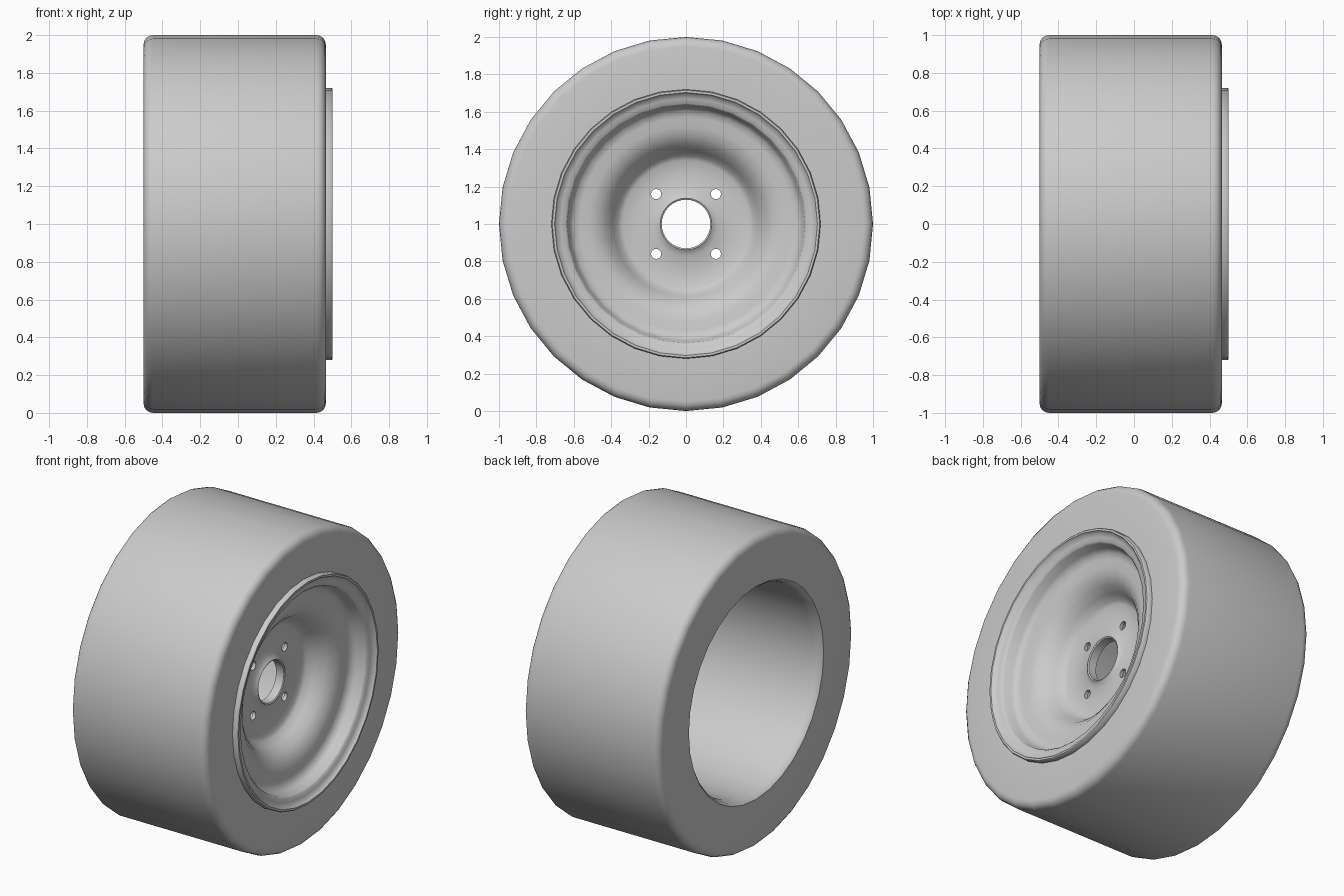
import bpy, bmesh, math
from mathutils import Matrix

if "Cube" in bpy.data.objects:
    bpy.data.objects.remove(bpy.data.objects["Cube"])

SIDES = 32


def lathe(name, profile, sides=SIDES):
    """Spin a closed (x, radius) profile around the wheel axle."""
    bm = bmesh.new()
    rings = []
    for i in range(sides):
        a = 2 * math.pi * i / sides
        rings.append([bm.verts.new((x, r * math.cos(a), 1 + r * math.sin(a))) for x, r in profile])
    n = len(profile)
    for i in range(sides):
        p, q = rings[i], rings[(i + 1) % sides]
        for j in range(n):
            k = (j + 1) % n
            bm.faces.new((p[j], p[k], q[k], q[j]))
    bmesh.ops.recalc_face_normals(bm, faces=bm.faces)
    mesh = bpy.data.meshes.new(name)
    bm.to_mesh(mesh)
    bm.free()
    obj = bpy.data.objects.new(name, mesh)
    bpy.context.collection.objects.link(obj)
    return obj


def smooth(obj, degrees):
    bpy.ops.object.select_all(action='DESELECT')
    obj.select_set(True)
    bpy.context.view_layer.objects.active = obj
    bpy.ops.object.shade_smooth_by_angle(angle=math.radians(degrees))


def corner(cx, cr, radius, start, steps=4):
    """Quarter-round shoulder of the tyre."""
    return [(cx + radius * math.cos(start + t * math.pi / 2 / steps),
             cr + radius * math.sin(start + t * math.pi / 2 / steps)) for t in range(steps + 1)]


# Tyre: wide flat tread, round shoulders, open bore
tyre = lathe("tyre", [(0.465, 0.67), (0.465, 0.71)]
             + corner(0.415, 0.95, 0.05, 0)
             + corner(-0.45, 0.95, 0.05, math.pi / 2)
             + [(-0.5, 0.685), (-0.485, 0.67), (-0.44, 0.66), (0.40, 0.66)])
smooth(tyre, 40)

# Rim: raised lip, stepped flange, rolled dish, flat pad and hub collar
front = [(0.46, 0.72), (0.495, 0.72), (0.5, 0.715), (0.5, 0.703), (0.485, 0.695),
         (0.475, 0.67), (0.47, 0.645), (0.46, 0.636), (0.41, 0.625), (0.385, 0.605),
         (0.378, 0.57), (0.375, 0.52), (0.36, 0.47), (0.325, 0.425), (0.275, 0.39),
         (0.235, 0.365), (0.222, 0.34), (0.22, 0.27), (0.22, 0.17), (0.235, 0.145),
         (0.24, 0.138), (0.235, 0.13)]
back = [(0.18, 0.13), (0.18, 0.15), (0.198, 0.17), (0.198, 0.35), (0.215, 0.38),
        (0.255, 0.408), (0.305, 0.443), (0.338, 0.485), (0.353, 0.525), (0.356, 0.575),
        (0.36, 0.62), (0.38, 0.665), (0.445, 0.672)]
rim = lathe("rim", front + back)

# Four lug holes drilled through the pad
bm = bmesh.new()
for y in (-0.16, 0.16):
    for z in (0.84, 1.16):
        bmesh.ops.create_cone(bm, cap_ends=True, segments=16, radius1=0.027, radius2=0.027, depth=0.3,
                              matrix=Matrix.Translation((0.21, y, z)) @ Matrix.Rotation(math.pi / 2, 4, 'Y'))
mesh = bpy.data.meshes.new("lug_hole_cutter")
bm.to_mesh(mesh)
bm.free()
cutter = bpy.data.objects.new("lug_hole_cutter", mesh)
bpy.context.collection.objects.link(cutter)
cut = rim.modifiers.new("lug_holes", 'BOOLEAN')
cut.object = cutter
cut.solver = 'EXACT'
bpy.context.view_layer.objects.active = rim
bpy.ops.object.modifier_apply(modifier=cut.name)
bpy.data.objects.remove(cutter)
smooth(rim, 45)
